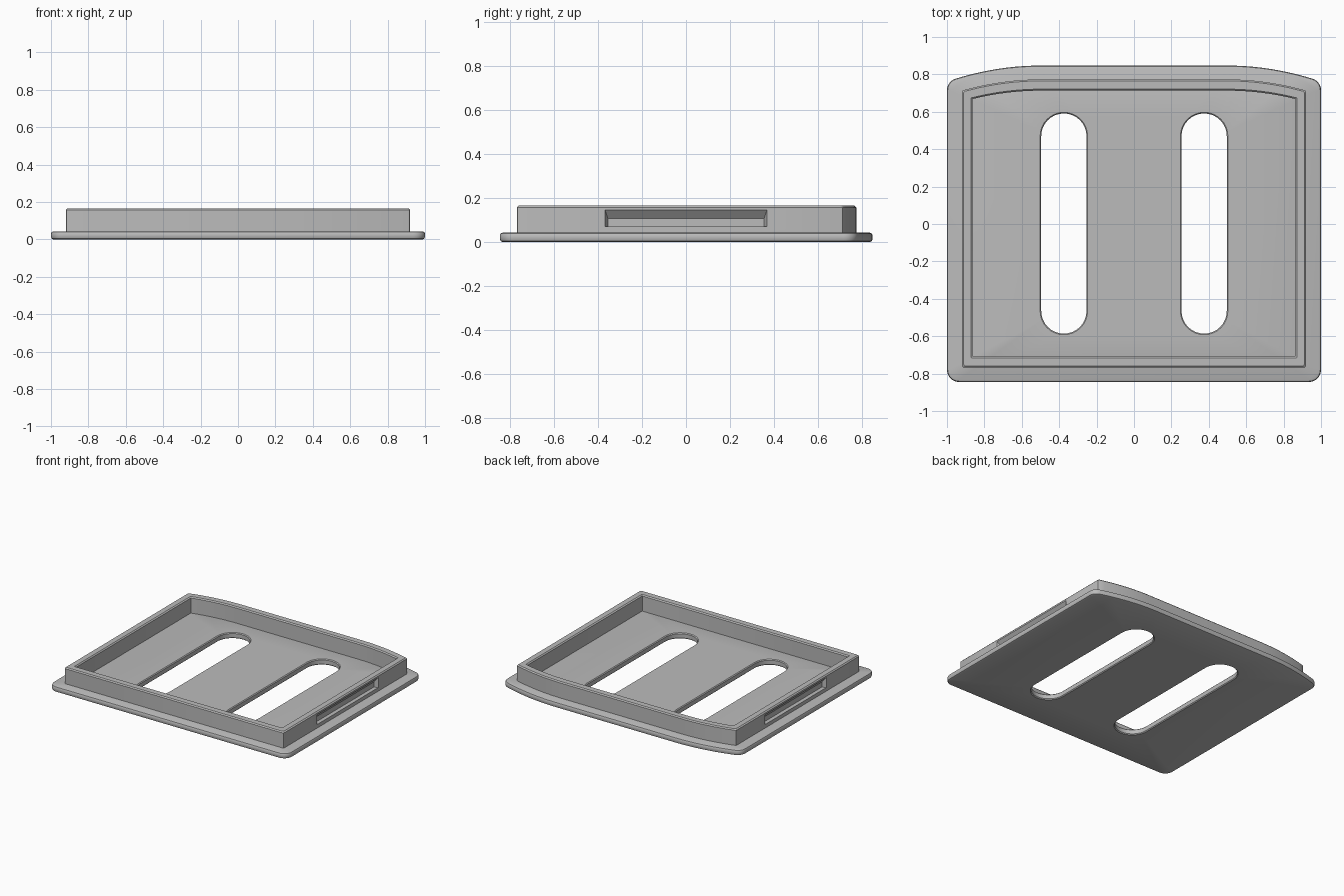
import bpy, bmesh
from math import sin, cos, pi, atan

if "Cube" in bpy.data.objects:
    bpy.data.objects.remove(bpy.data.objects["Cube"], do_unlink=True)

grey = bpy.data.materials.new("plain grey")
grey.use_nodes = True
grey.diffuse_color = (0.5, 0.5, 0.5, 1)
grey.node_tree.nodes["Principled BSDF"].inputs["Base Color"].default_value = (0.5, 0.5, 0.5, 1)

FLAT, CURVE = 0.5, 0.34   # half length of the straight part of the back, bow of its ends


def arc(cx, cy, r, a, b, n):
    return [(cx + r * cos(a + (b - a) * i / n), cy + r * sin(a + (b - a) * i / n))
            for i in range(n + 1)]


def outline(hx, front, back, r, n):
    """Counter-clockwise outline: square front, bowed back, rounded corners."""
    def bow(x):
        return back - CURVE * max(0, x - FLAT) ** 2
    tilt = pi / 2 - atan(2 * CURVE * (hx - r - FLAT))
    end = hx - r + r * cos(tilt)
    half = arc(hx - r, front + r, r, -pi / 2, 0, n)
    half += arc(hx - r, bow(end) - r * sin(tilt), r, 0, tilt, n)
    half += [(x, bow(x)) for x in (end + (FLAT - end) * i / 10 for i in range(1, 11))]
    return half + [(-x, y) for x, y in reversed(half)]


def slot(cx, r):
    return arc(cx, 0.47, r, 0, pi, 16) + arc(cx, -0.465, r, pi, 2 * pi, 16)


def ring(bm, points, z):
    return [bm.verts.new((x, y, z)) for x, y in points]


def loft(bm, rings, closed=False):
    pairs = list(zip(rings, rings[1:])) + ([(rings[-1], rings[0])] if closed else [])
    for a, b in pairs:
        for i in range(len(a)):
            j = (i + 1) % len(a)
            bm.faces.new((a[i], a[j], b[j], b[i]))


def fill(bm, loops):
    edges = [bm.edges.get((l[i - 1], l[i])) for l in loops for i in range(len(l))]
    bmesh.ops.triangle_fill(bm, edges=edges, use_beauty=True, use_dissolve=False)


def finish(bm, name):
    bmesh.ops.recalc_face_normals(bm, faces=bm.faces)
    mesh = bpy.data.meshes.new(name)
    bm.to_mesh(mesh)
    bm.free()
    mesh.materials.append(grey)
    obj = bpy.data.objects.new(name, mesh)
    bpy.context.collection.objects.link(obj)
    return obj


# Base plate with softened rim and two long slots
TOP = 0.043
bm = bmesh.new()
rim = [(0.013, 0), (0.004, 0.004), (0, 0.013), (0, TOP - 0.013), (0.004, TOP - 0.004), (0.013, TOP)]
shells = [[ring(bm, outline(1 - d, d - 0.845, 0.847 - d, 0.065 - d, 6), z) for d, z in rim]]
for cx in (-0.375, 0.375):
    shells.append([ring(bm, slot(cx, r), z) for r, z in
                   ((0.127, 0), (0.121, 0.006), (0.121, TOP - 0.006), (0.127, TOP))])
for shell in shells:
    loft(bm, shell)
fill(bm, [s[0] for s in shells])
fill(bm, [s[-1] for s in shells])
plate = finish(bm, "base_plate")

# Raised wall with chamfered lip
HIGH, LOW, C = 0.165, 0.02, 0.008
bm = bmesh.new()
outer = [ring(bm, outline(0.92 - d, d - 0.768, 0.773 - d, 0.012, 2), z)
         for d, z in ((0, LOW), (0, HIGH - C), (C, HIGH))]
inner = [ring(bm, outline(0.863 + d, -0.708 - d, 0.713 + d, 0.004, 2), z)
         for d, z in ((C, HIGH), (0, HIGH - C), (0, LOW))]
loft(bm, outer + inner, closed=True)
wall = finish(bm, "raised_wall")

# Grip recess in each side wall: upright back, sloped roof, flared ends
section = [(0.94, 0.07), (0.89, 0.07), (0.89, 0.108), (0.92, 0.145), (0.94, 0.145)]
for side in (-1, 1):
    bm = bmesh.new()
    ends = [[bm.verts.new((side * x, s * (0.355 + 0.4 * (x - 0.89)), z)) for x, z in section]
            for s in (-1, 1)]
    loft(bm, ends)
    for e in ends:
        bm.faces.new(e)
    cutter = finish(bm, "recess_cutter")
    cutter.hide_render = True
    cut = wall.modifiers.new("grip_recess", "BOOLEAN")
    cut.operation, cut.solver, cut.object = "DIFFERENCE", "EXACT", cutter
    bpy.context.view_layer.objects.active = wall
    bpy.ops.object.modifier_apply(modifier=cut.name)
    bpy.data.objects.remove(cutter, do_unlink=True)

# Smooth the rounded parts, keep edges crisp
for obj in (plate, wall):
    bpy.ops.object.select_all(action="DESELECT")
    obj.select_set(True)
    bpy.context.view_layer.objects.active = obj
    bpy.ops.object.shade_smooth_by_angle(angle=pi / 7)
